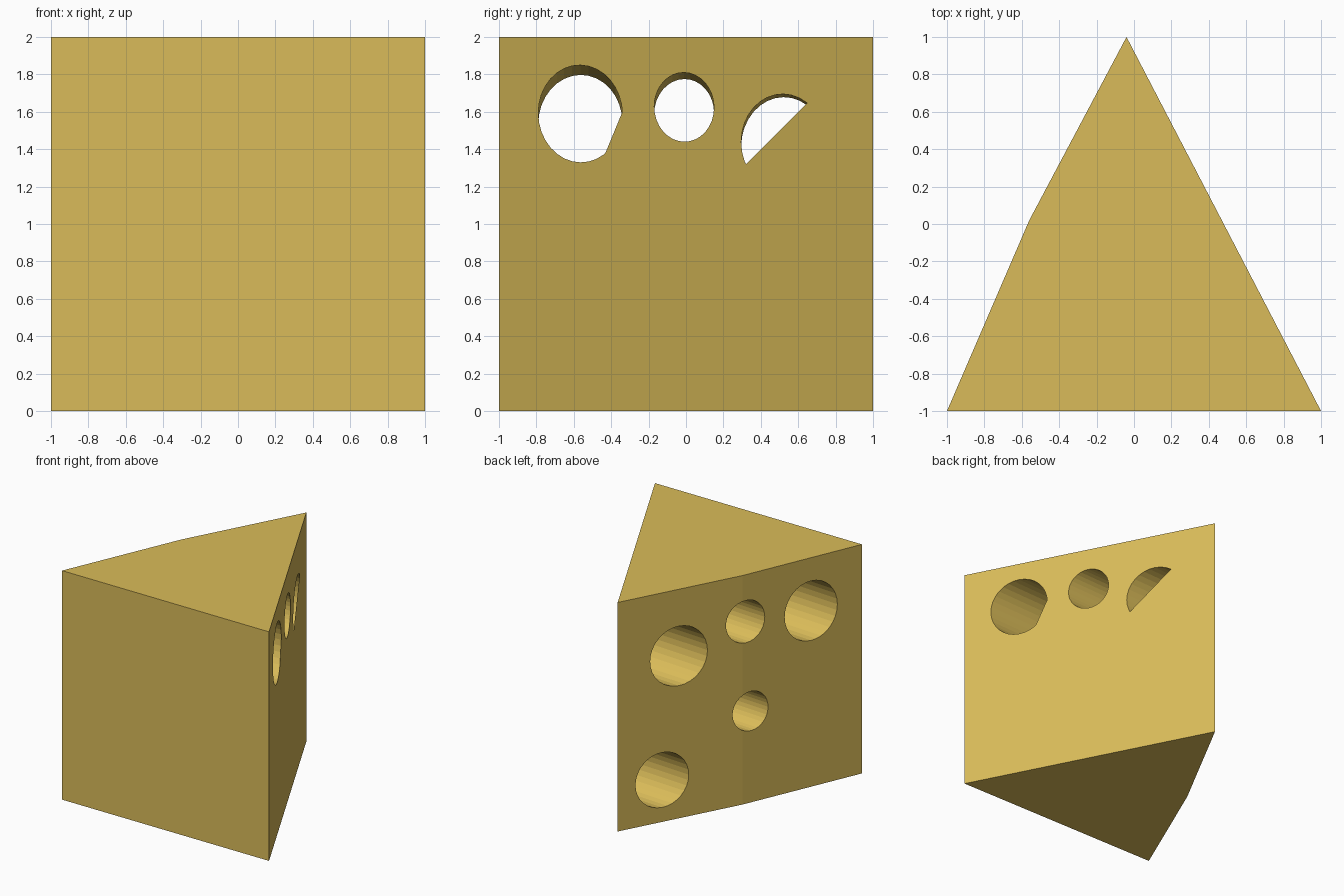
import bpy, bmesh, math
from mathutils import Vector

if "Cube" in bpy.data.objects:
    bpy.data.objects.remove(bpy.data.objects["Cube"])

SIDES = 32
SLOPE = 0.033                      # tunnels rise slightly towards +x
PROFILE = [(-1, -1), (1, -1), (-0.04, 1), (-0.56, 0.02)]

# tunnels: centre y, centre z at x=0, radius y, radius z,
# and the line (two y,z points) below which the right face stays closed
OPEN, CLOSED = None, "closed"
TUNNELS = [
    (-0.565, 1.564, 0.225, 0.26, ((-1, 0), (-0.34, 1.60))),
    (-0.01, 1.609, 0.16, 0.185, OPEN),
    (0.52, 1.428, 0.225, 0.26, ((-1, 0), (1, 2))),
    (-0.05, 0.818, 0.148, 0.172, CLOSED),
    (0.651, 0.374, 0.209, 0.24, CLOSED),
]

mat = bpy.data.materials.new("cheese_yellow")
mat.diffuse_color = (0.70, 0.50, 0.10, 1)
mat.use_nodes = True
mat.node_tree.nodes["Principled BSDF"].inputs["Base Color"].default_value = mat.diffuse_color


def make_object(name, bm):
    bmesh.ops.recalc_face_normals(bm, faces=bm.faces)
    mesh = bpy.data.meshes.new(name)
    bm.to_mesh(mesh)
    bm.free()
    mesh.materials.append(mat)
    obj = bpy.data.objects.new(name, mesh)
    bpy.context.collection.objects.link(obj)
    return obj


def right_x(y):
    return 1 - 0.52 * (y + 1)


def ring(bm, tunnel, x_of_y):
    cy, cz, ry, rz, _ = tunnel
    verts = []
    for i in range(SIDES):
        a = 2 * math.pi * i / SIDES
        y = cy + ry * math.cos(a)
        x = x_of_y(y)
        verts.append(bm.verts.new((x, y, cz + SLOPE * x + rz * math.sin(a))))
    return verts


# wedge body
bm = bmesh.new()
base = bm.faces.new([bm.verts.new((x, y, 0)) for x, y in PROFILE])
ext = bmesh.ops.extrude_face_region(bm, geom=[base], use_keep_orig=True)
bmesh.ops.translate(bm, vec=(0, 0, 2),
                    verts=[v for v in ext["geom"] if isinstance(v, bmesh.types.BMVert)])
wedge = make_object("cheese_wedge", bm)

# tunnel cutters
bm = bmesh.new()
for t in TUNNELS:
    a = ring(bm, t, lambda y: -1.5)
    b = ring(bm, t, lambda y: 1.5)
    bm.faces.new(a)
    bm.faces.new(b[::-1])
    for i in range(SIDES):
        j = (i + 1) % SIDES
        bm.faces.new((a[i], b[i], b[j], a[j]))
cutter = make_object("tunnel_cutter", bm)
cutter.hide_render = True
cutter.hide_set(True)
cut = wedge.modifiers.new("tunnels", 'BOOLEAN')
cut.operation = 'DIFFERENCE'
cut.solver = 'EXACT'
cut.object = cutter

# flat skins that close (part of) the tunnel mouths on the right face
for n, t in enumerate(TUNNELS):
    line = t[4]
    if line is OPEN:
        continue
    bm = bmesh.new()
    bm.faces.new(ring(bm, t, right_x))
    if line != CLOSED:
        (y0, z0), (y1, z1) = line
        bmesh.ops.bisect_plane(bm, geom=bm.verts[:] + bm.edges[:] + bm.faces[:],
                               plane_co=(0, y0, z0),
                               plane_no=Vector((0, z0 - z1, y1 - y0)),
                               clear_outer=True)
    for f in bm.faces:
        f.normal_update()
    skin = make_object(f"tunnel_skin_{n + 1}", bm)
    if skin.data.polygons and skin.data.polygons[0].normal.x < 0:
        skin.data.flip_normals()
